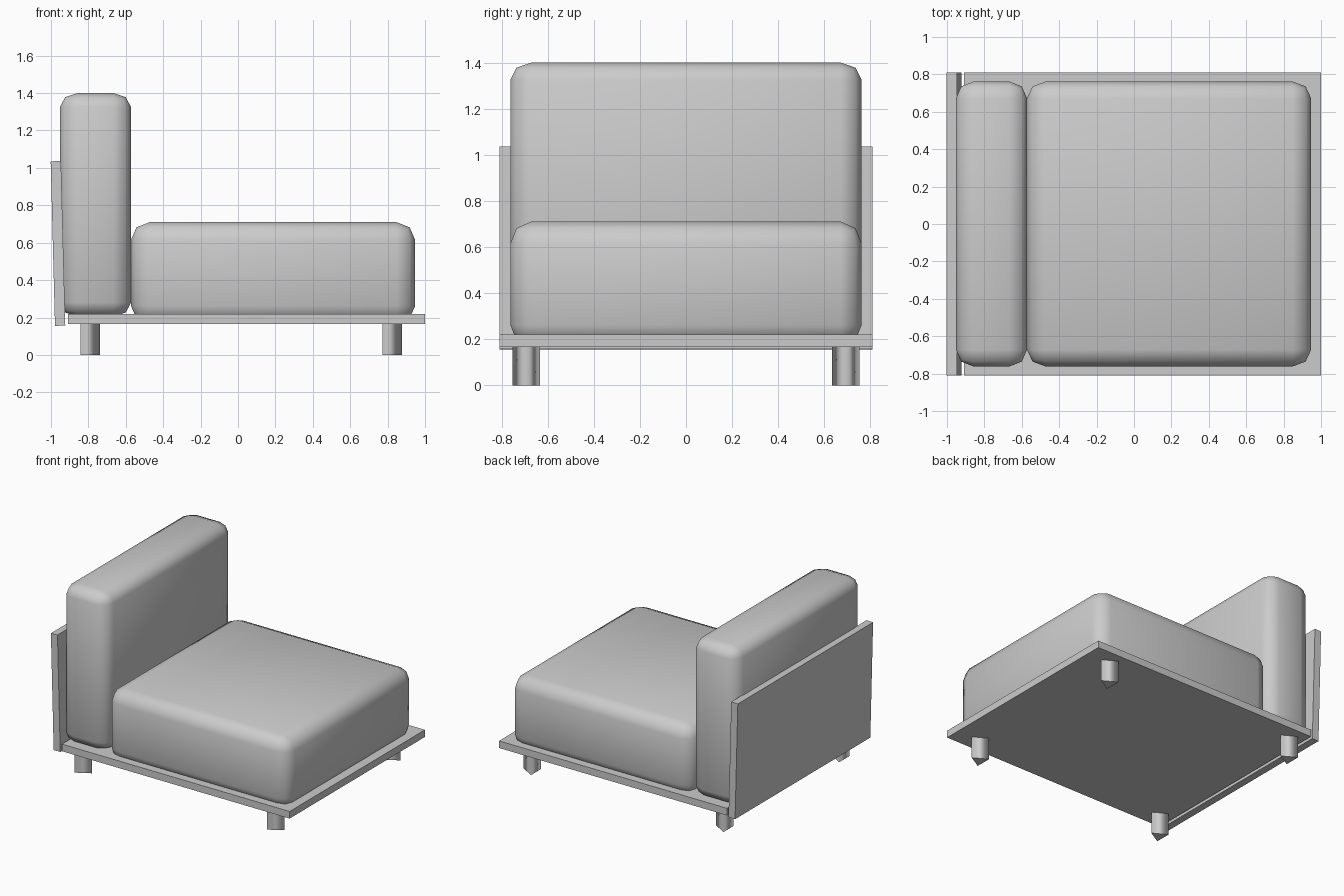
import bpy, bmesh
from math import radians
from mathutils import Matrix, Vector

if "Cube" in bpy.data.objects:
    bpy.data.objects.remove(bpy.data.objects["Cube"], do_unlink=True)

GREY = (0.6, 0.6, 0.6, 1)
grey = bpy.data.materials.new("soft_grey")
grey.use_nodes = True
grey.diffuse_color = GREY
grey.node_tree.nodes["Principled BSDF"].inputs["Base Color"].default_value = GREY


def finish(bm, name):
    mesh = bpy.data.meshes.new(name)
    bm.to_mesh(mesh)
    bm.free()
    mesh.materials.append(grey)
    obj = bpy.data.objects.new(name, mesh)
    bpy.context.collection.objects.link(obj)
    return obj


def box(name, low, high, tilt=0):
    low, high = Vector(low), Vector(high)
    bm = bmesh.new()
    bmesh.ops.create_cube(bm, size=1, matrix=Matrix.Diagonal((*(high - low), 1)))
    obj = finish(bm, name)
    obj.location = (low + high) / 2
    obj.rotation_euler.y = radians(tilt)
    return obj


def cushion(name, low, high, radii):
    """Rounded box with its own edge radius along each axis."""
    low, high, radii = Vector(low), Vector(high), Vector(radii)
    units = [s / r for s, r in zip(high - low, radii)]
    bm = bmesh.new()
    bmesh.ops.create_cube(bm, size=1, matrix=Matrix.Diagonal((*units, 1)))
    bmesh.ops.bevel(bm, geom=bm.edges[:], offset=1, segments=2,
                    profile=0.5, affect='EDGES')
    bmesh.ops.scale(bm, vec=radii, verts=bm.verts)
    for f in bm.faces:
        f.smooth = True
    finish(bm, name).location = (low + high) / 2


# Base board and leaning back board
box("base_board", (-0.91, -0.81, 0.166), (1.0, 0.81, 0.22))
box("back_board", (-0.99, -0.81, 0.156), (-0.935, 0.81, 1.036), tilt=-1.5)

# Cushions
cushion("seat_cushion", (-0.572, -0.762, 0.167), (0.947, 0.762, 0.71), (0.1, 0.09, 0.095))
cushion("back_cushion", (-0.952, -0.762, 0.205), (-0.572, 0.762, 1.40), (0.095, 0.09, 0.075))

# Three-sided legs, softly shaded around the sides
for side, x in (("right", -0.807), ("left", 0.807)):
    for end, y in (("front", -0.693), ("back", 0.693)):
        bm = bmesh.new()
        bmesh.ops.create_cone(bm, cap_ends=True, segments=3, radius1=0.07,
                              radius2=0.07, depth=0.168)
        corner = max((v.co for v in bm.verts), key=lambda c: c.y)
        turn = -radians(90) if abs(corner.x) < 0.01 else 0
        bmesh.ops.rotate(bm, verts=bm.verts, matrix=Matrix.Rotation(turn, 3, 'Z'))
        for f in bm.faces:
            f.smooth = abs(f.normal.z) < 0.5
        finish(bm, f"{end}_{side}_leg").location = (x, y, 0.084)
